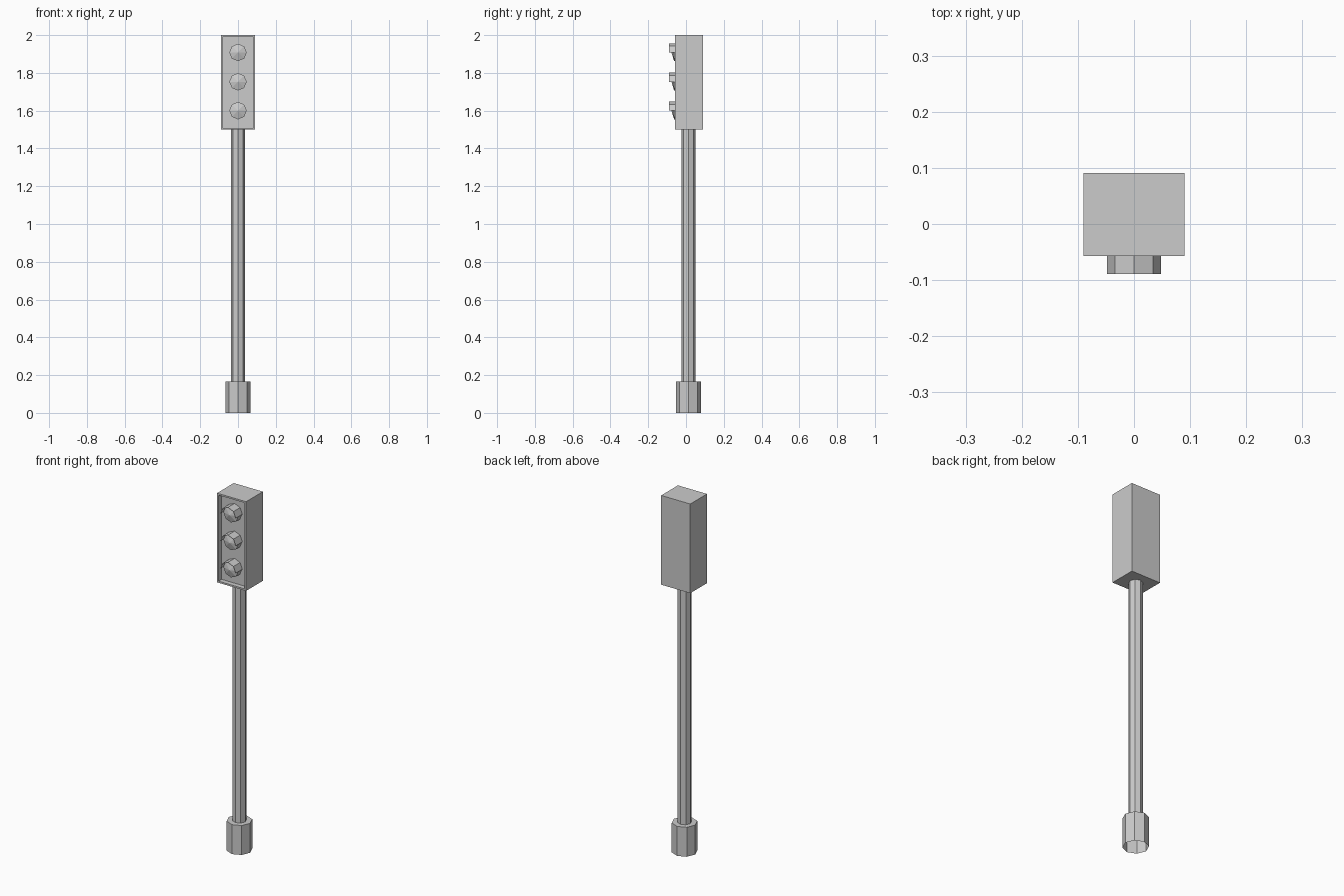
import bpy, bmesh
from math import cos, sin, pi

if "Cube" in bpy.data.objects:
    bpy.data.objects.remove(bpy.data.objects["Cube"])

SIDES = 8
POLE_Y = 0.013
FRONT, BACK = -0.057, 0.091


def make_object(name, bm, recalc=True):
    if recalc:
        bmesh.ops.recalc_face_normals(bm, faces=bm.faces)
    mesh = bpy.data.meshes.new(name)
    bm.to_mesh(mesh)
    bm.free()
    obj = bpy.data.objects.new(name, mesh)
    bpy.context.collection.objects.link(obj)
    return obj


def bridge(bm, a, b, closed=True):
    n = len(a)
    for i in range(n if closed else n - 1):
        j = (i + 1) % n
        bm.faces.new((a[i], a[j], b[j], b[i]))


# Post: octagonal foot stepping in to the pole, open underneath
bm = bmesh.new()
rings = []
for r, z in [(0.066, 0), (0.066, 0.165), (0.036, 0.165), (0.036, 1.5)]:
    rings.append([bm.verts.new((r * cos(2 * pi * i / SIDES),
                                POLE_Y + r * sin(2 * pi * i / SIDES), z))
                  for i in range(SIDES)])
for a, b in zip(rings, rings[1:]):
    bridge(bm, a, b)
make_object("post", bm, recalc=False)

# Signal housing: box with a framed, recessed front
bm = bmesh.new()
bmesh.ops.create_cube(bm, size=1)
for v in bm.verts:
    v.co.x *= 0.18
    v.co.y = FRONT if v.co.y < 0 else BACK
    v.co.z = 1.75 + v.co.z * 0.5
bm.normal_update()
face = min(bm.faces, key=lambda f: f.calc_center_median().y)
bmesh.ops.inset_region(bm, faces=[face], thickness=0.013)
inner = bmesh.ops.extrude_discrete_faces(bm, faces=[face])["faces"][0]
bmesh.ops.translate(bm, verts=inner.verts, vec=(0, 0.027, 0))
make_object("signal_housing", bm, recalc=False)


def arc(bm, r, y, z, count):
    return [bm.verts.new((r * cos(2 * pi * i / SIDES), y,
                          z + r * sin(2 * pi * i / SIDES)))
            for i in range(count)]


for name, z in [("top", 1.908), ("middle", 1.753), ("bottom", 1.6)]:
    # Lens: short octagonal drum with a low pointed face
    bm = bmesh.new()
    back = arc(bm, 0.046, FRONT + 0.027, z, SIDES)
    rim = arc(bm, 0.046, -0.063, z, SIDES)
    bridge(bm, back, rim)
    tip = bm.verts.new((0, -0.077, z))
    for i in range(SIDES):
        bm.faces.new((rim[i], rim[(i + 1) % SIDES], tip))
    make_object(name + "_lens", bm)

    # Visor: thin half hood over the lens
    bm = bmesh.new()
    half = SIDES // 2 + 1
    bridge(bm, arc(bm, 0.048, FRONT + 0.027, z, half),
           arc(bm, 0.048, -0.089, z, half), closed=False)
    make_object(name + "_visor", bm, recalc=False)
